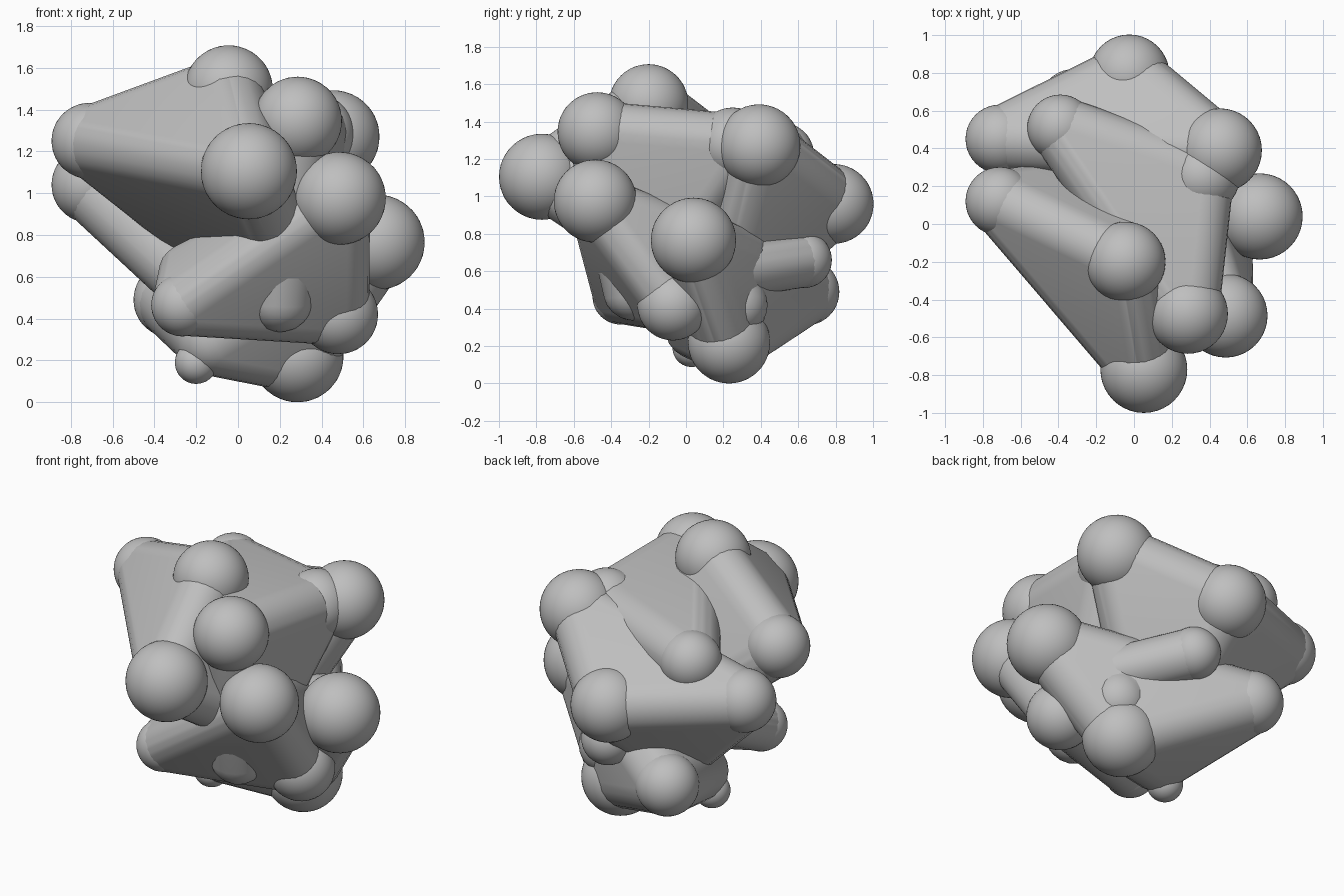
import bpy, bmesh
from mathutils import Vector

cube = bpy.data.objects.get("Cube")
if cube:
    bpy.data.objects.remove(cube, do_unlink=True)

grey = bpy.data.materials.new("plain_grey")
grey.use_nodes = True
tone = (0.52, 0.52, 0.52, 1)
grey.diffuse_color = tone
grey.node_tree.nodes["Principled BSDF"].inputs["Base Color"].default_value = tone

# Ball centres and radii
BALLS = {
    "back": (-.025, .79, .96, .213),
    "side_left_back": (-.71, .45, 1.04, .182),
    "upper_back": (-.39, .51, 1.22, .175),
    "shoulder": (.455, .39, 1.27, .222),
    "shoulder_inner": (.365, .25, 1.28, .195),
    "side_left_front": (-.71, .12, 1.25, .182),
    "top": (-.045, -.2, 1.495, .212),
    "side_right": (.665, .04, .765, .228),
    "upper_front": (.285, -.475, 1.345, .212),
    "front_right": (.485, -.485, .975, .222),
    "nose": (.052, -.77, 1.105, .23),
    "lower_front": (-.265, -.35, .465, .15),
    "base": (.285, .23, .22, .22),
    "lower_right": (.48, -.07, .42, .19),
    "foot": (-.2, .03, .19, .102),
    "lower_back": (-.32, .64, .49, .18),
    "rear_knob": (.09, .63, .66, .15),
}

# Inner points that only the webs reach
INNER = {
    "core_front": (.34, .27, .42),
    "core_back": (-.02, .15, .4),
    "core_upper": (.2, -.28, .5),
    "core_left": (-.235, -.05, .615),
    "core_right": (.27, .2, .7),
    "core_base": (-.12, .06, .3),
    "core_rear": (.5, .05, .57),
}

# Rounded webs: radius and the points they span
WEBS = {
    "front_web": (.167, "side_left_front top nose core_front"),
    "back_web": (.17, "back side_left_back shoulder core_back"),
    "upper_web": (.165, "upper_back shoulder_inner upper_front core_upper"),
    "lower_front_web": (.147, "lower_front front_right lower_right "
                              "core_left core_right"),
    "base_web": (.174, "side_right base lower_back core_base"),
    "rear_web": (.147, "rear_knob core_rear"),
}


def finish(bm, name, angle):
    bmesh.ops.recalc_face_normals(bm, faces=bm.faces[:])
    mesh = bpy.data.meshes.new(name)
    bm.to_mesh(mesh)
    bm.free()
    mesh.materials.append(grey)
    ob = bpy.data.objects.new(name, mesh)
    bpy.context.scene.collection.objects.link(ob)
    bpy.ops.object.select_all(action='DESELECT')
    ob.select_set(True)
    bpy.context.view_layer.objects.active = ob
    bpy.ops.object.shade_smooth_by_angle(angle=angle)


def centre(key):
    return Vector(BALLS[key][:3]) if key in BALLS else Vector(INNER[key])


# Balls
for key, (x, y, z, r) in BALLS.items():
    bm = bmesh.new()
    bmesh.ops.create_icosphere(bm, subdivisions=4, radius=r)
    bmesh.ops.translate(bm, verts=bm.verts[:], vec=(x, y, z))
    finish(bm, key + "_ball", 0.6)

# Webs: convex skins around equal corner balls
unit = bmesh.new()
bmesh.ops.create_icosphere(unit, subdivisions=3, radius=1)
sphere = [v.co.copy() for v in unit.verts]
unit.free()

for name, (r, keys) in WEBS.items():
    bm = bmesh.new()
    for key in keys.split():
        for p in sphere:
            bm.verts.new(centre(key) + p * r)
    hull = bmesh.ops.convex_hull(bm, input=bm.verts[:])
    inside = {g for k in ("geom_interior", "geom_unused")
              for g in hull[k] if isinstance(g, bmesh.types.BMVert)}
    bmesh.ops.delete(bm, geom=list(inside), context='VERTS')
    finish(bm, name, 0.5)
